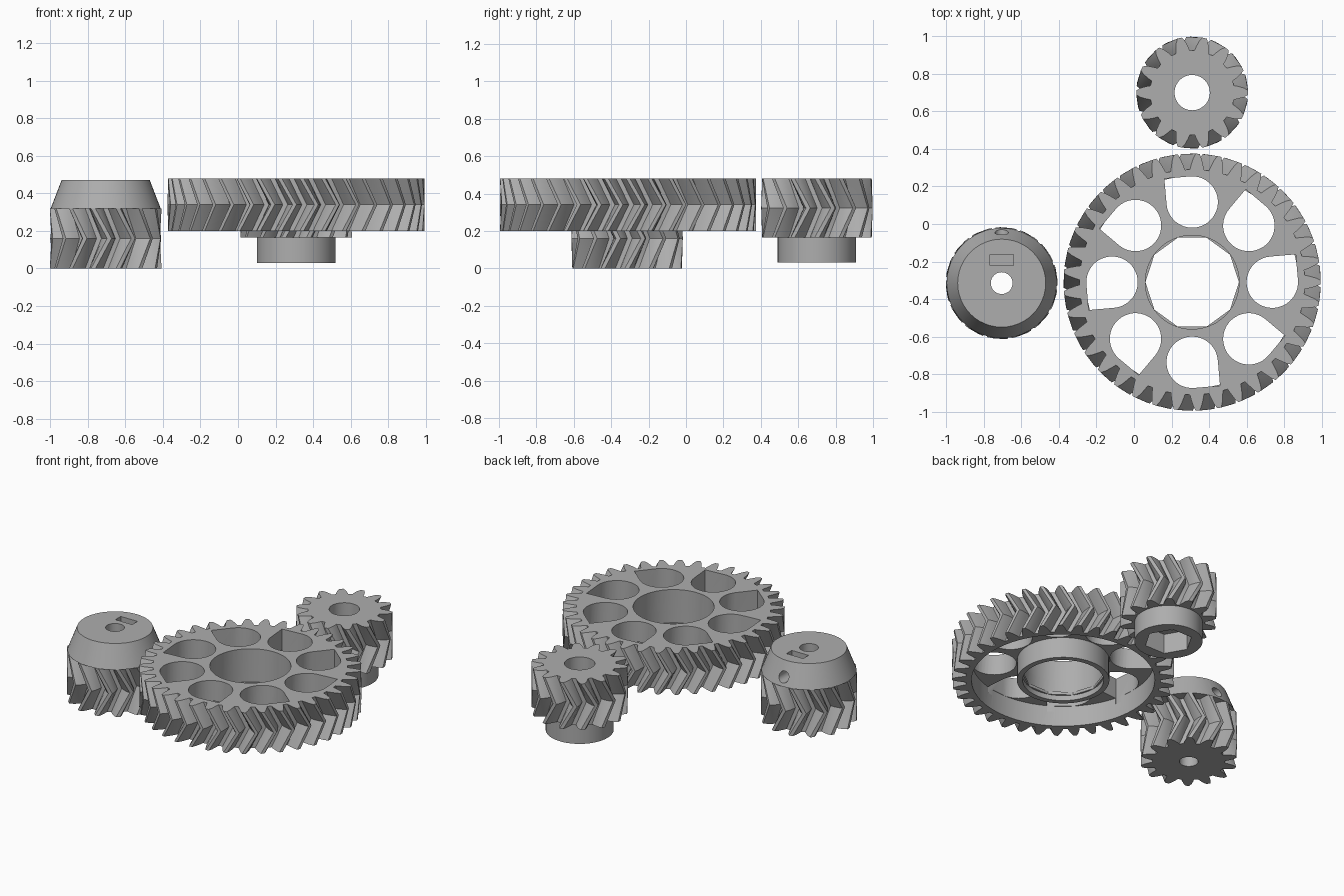
import bpy, bmesh
from math import pi, sin, cos, radians, sqrt
from mathutils import Matrix

default_cube = bpy.data.objects.get("Cube")
if default_cube:
    bpy.data.objects.remove(default_cube, do_unlink=True)

# One plain grey plastic
GREY = (0.42, 0.42, 0.42, 1)
plastic = bpy.data.materials.new("grey_plastic")
plastic.use_nodes = True
plastic.diffuse_color = GREY
plastic.node_tree.nodes["Principled BSDF"].inputs["Base Color"].default_value = GREY


def circle(r, n=48):
    return [(r * cos(2 * pi * i / n), r * sin(2 * pi * i / n)) for i in range(n)]


def teardrop(r, turn):
    """Circle whose tip stretches to a right-angled point facing 'turn'."""
    arc = [(r * cos(a), r * sin(a)) for a in
           [turn + pi / 4 + 1.5 * pi * i / 30 for i in range(31)]]
    return arc + [(r * sqrt(2) * cos(turn), r * sqrt(2) * sin(turn))]


def gear_outline(teeth, root, tip, phase):
    flank = [(0, -0.37), (0.3, -0.30), (0.7, -0.20), (1, -0.09)]
    shape = flank + [(h, -a) for h, a in reversed(flank)]
    pitch = 2 * pi / teeth
    points = []
    for t in range(teeth):
        for h, a in shape:
            r, angle = root + (tip - root) * h, (t + a) * pitch + phase
            points.append((r * cos(angle), r * sin(angle)))
    return points


def loft(name, outline, layers, centre):
    """Stack an outline at (z, twist, scale) layers and cap both ends."""
    bm = bmesh.new()
    rings = []
    for z, twist, scale in layers:
        c, s = cos(twist) * scale, sin(twist) * scale
        rings.append([bm.verts.new((x * c - y * s + centre[0],
                                    x * s + y * c + centre[1], z))
                      for x, y in outline])
    n = len(outline)
    for low, high in zip(rings, rings[1:]):
        for i in range(n):
            j = (i + 1) % n
            bm.faces.new((low[i], low[j], high[j], high[i]))
    bm.faces.new(rings[0][::-1])
    bm.faces.new(rings[-1])
    bmesh.ops.triangulate(bm, faces=[f for f in bm.faces if len(f.verts) == 4])
    bmesh.ops.recalc_face_normals(bm, faces=bm.faces)
    mesh = bpy.data.meshes.new(name)
    bm.to_mesh(mesh)
    bm.free()
    mesh.materials.append(plastic)
    obj = bpy.data.objects.new(name, mesh)
    bpy.context.collection.objects.link(obj)
    return obj


def prism(name, outline, z0, z1, centre, taper=1):
    return loft(name, outline, [(z0, 0, 1), (z1, 0, taper)], centre)


def herringbone(name, outline, z0, z1, twist, centre):
    return loft(name, outline, [(z0, 0, 1), ((z0 + z1) / 2, twist, 1), (z1, 0, 1)], centre)


def select(obj):
    bpy.ops.object.select_all(action='DESELECT')
    obj.select_set(True)
    bpy.context.view_layer.objects.active = obj


def cut(obj, *cutters):
    for cutter in cutters:
        cutter.hide_render = True
        mod = obj.modifiers.new("cut", 'BOOLEAN')
        mod.operation, mod.solver, mod.object = 'DIFFERENCE', 'EXACT', cutter
        select(obj)
        bpy.ops.object.modifier_apply(modifier=mod.name)
        bpy.data.objects.remove(cutter, do_unlink=True)


WHEEL, PINION, IDLER = (0.31, -0.31), (-0.705, -0.315), (0.31, 0.70)

# Large wheel: dished underside, wide bore, eight teardrop windows
wheel = herringbone("large_gear", gear_outline(37, 0.60, 0.685, 0), 0.2, 0.48, 0.115, WHEEL)
cut(wheel,
    prism("recess", circle(0.565, 72), 0.1, 0.34, WHEEL),
    prism("bore", circle(0.25), 0.1, 0.6, WHEEL))
for i in range(8):
    a = i * pi / 4
    spot = (WHEEL[0] + 0.427 * cos(a), WHEEL[1] + 0.427 * sin(a))
    cut(wheel, prism("window", teardrop(0.137, a + radians(50)), 0.3, 0.6, spot))

# Hub under the large wheel, with a thin ten-sided lip inside
hub = prism("large_gear_hub", circle(0.285), 0.2, 0.34, WHEEL)
cut(hub, prism("bore", circle(0.25), 0.1, 0.5, WHEEL))
lip = prism("hub_lip", circle(0.255), 0.235, 0.255, WHEEL)
cut(lip, prism("lip_bore", circle(0.249, 10), 0.1, 0.5, WHEEL))

# Small gear with a hexagonal nut pocket in its lower collar
small_outline = gear_outline(14, 0.225, 0.298, 0)
idler = herringbone("small_gear", small_outline, 0.165, 0.48, 0.29, IDLER)
cut(idler, prism("bore", circle(0.094), 0.1, 0.6, IDLER))
collar = prism("small_gear_collar", circle(0.21), 0.03, 0.165, IDLER)
cut(collar, prism("nut_pocket", circle(0.15, 6), 0, 0.3, IDLER))

# Motor pinion with a tapered collar on top
pinion = herringbone("pinion_gear", small_outline, 0, 0.32, 0.29, PINION)
cut(pinion, prism("bore", circle(0.058), -0.1, 0.5, PINION))
cone = prism("pinion_collar", circle(0.293), 0.32, 0.472, PINION, 0.8)
nut_slot = [(-0.063, 0.095), (0.063, 0.095), (0.063, 0.152), (-0.063, 0.152)]
screw = prism("screw_hole", circle(0.036, 24), 0, 0.4, (0, 0))
screw.data.transform(Matrix.Translation((PINION[0], PINION[1], 0.375))
                     @ Matrix.Rotation(-pi / 2, 4, 'X'))
cut(cone,
    prism("bore", circle(0.058), 0.2, 0.6, PINION),
    prism("nut_slot", nut_slot, 0.2, 0.6, PINION),
    screw)

# Rounded walls smooth, tooth and rim edges crisp
for part in (wheel, hub, lip, idler, collar, pinion, cone):
    select(part)
    bpy.ops.object.shade_smooth_by_angle(angle=radians(25))
